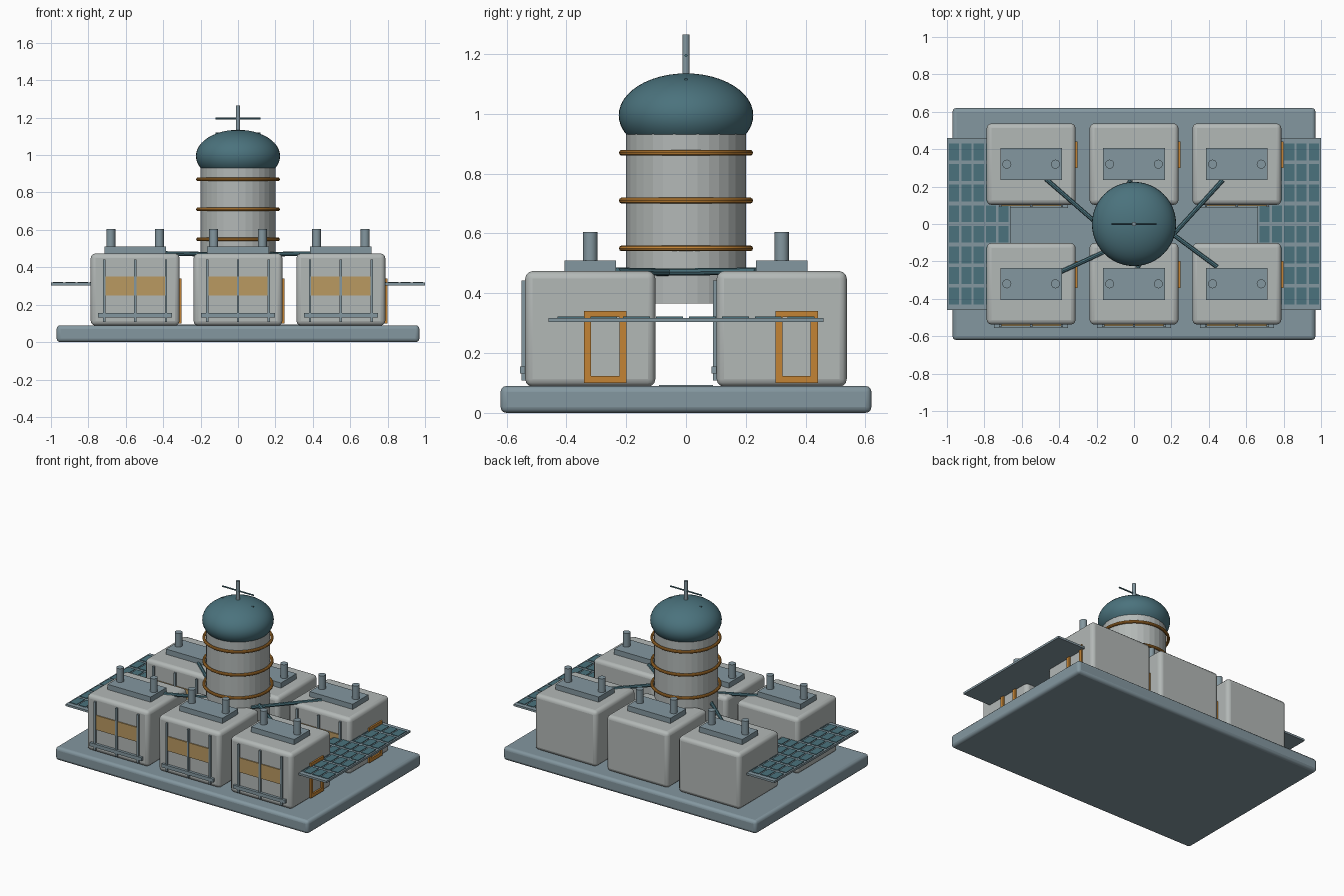
import bpy
import math
from mathutils import Vector

cube = bpy.data.objects.get("Cube")
if cube:
    bpy.data.objects.remove(cube, do_unlink=True)


def material(name, rgb):
    m = bpy.data.materials.new(name)
    m.use_nodes = True
    m.diffuse_color = (*rgb, 1)
    m.node_tree.nodes["Principled BSDF"].inputs["Base Color"].default_value = (*rgb, 1)
    return m


SHELL = material("pale grey shell", (0.45, 0.48, 0.47))
STEEL = material("blue grey metal", (0.23, 0.31, 0.35))
TEAL = material("deep teal", (0.07, 0.17, 0.205))
ORANGE = material("orange trim", (0.55, 0.23, 0.035))
AMBER = material("amber glass", (0.49, 0.32, 0.12))


def finish(name, mat, smooth=False):
    ob = bpy.context.object
    ob.name = name
    ob.data.materials.append(mat)
    if smooth:
        bpy.ops.object.shade_smooth_by_angle(angle=math.radians(35))
    return ob


def box(name, mat, center, size, bevel=0):
    bpy.ops.mesh.primitive_cube_add(size=1, location=center)
    bpy.context.object.scale = size
    bpy.ops.object.transform_apply(location=False, rotation=False, scale=True)
    ob = finish(name, mat, bevel > 0)
    if bevel:
        mod = ob.modifiers.new("rounded edges", "BEVEL")
        mod.width = bevel
        mod.segments = 3
    return ob


def rod(name, mat, start, end, radius, sides=16, smooth=True):
    a, b = Vector(start), Vector(end)
    bpy.ops.mesh.primitive_cylinder_add(vertices=sides, radius=radius, depth=(b - a).length,
                                        location=(a + b) / 2)
    bpy.context.object.rotation_euler = (b - a).to_track_quat("Z", "Y").to_euler()
    return finish(name, mat, smooth)


# Base slab and central walkway
box("base_slab", STEEL, (0, 0, 0.045), (1.94, 1.24, 0.09), 0.02)
box("walkway", STEEL, (0, 0, 0.088), (1.26, 0.18, 0.01))


def habitat_module(x, y):
    box("module_shell", SHELL, (x, y, 0.281), (0.475, 0.435, 0.386), 0.025)
    # Roof unit with two vent pipes
    box("roof_unit", STEEL, (x, y, 0.49), (0.33, 0.172, 0.04))
    for dx in (-0.13, 0.13):
        rod("vent_pipe", STEEL, (x + dx, y, 0.5), (x + dx, y, 0.605), 0.024)
    # Front window, upright bars and lower rail
    front = y - 0.2175
    box("window", AMBER, (x, front - 0.003, 0.3), (0.32, 0.008, 0.1))
    for dx in (-0.165, 0, 0.165):
        box("window_bar", STEEL, (x + dx, front - 0.005, 0.275), (0.013, 0.014, 0.335))
    box("front_rail", STEEL, (x, front - 0.008, 0.143), (0.395, 0.02, 0.024))
    # Door frame on the left side
    side, dy = x + 0.2375, y + 0.05
    for s in (-1, 1):
        box("door_jamb", ORANGE, (side + 0.003, dy + s * 0.059, 0.22), (0.016, 0.024, 0.24))
    for z, h in ((0.33, 0.02), (0.112, 0.024)):
        box("door_crosspiece", ORANGE, (side + 0.003, dy, z), (0.016, 0.118, h))


for mx in (-0.55, 0, 0.55):
    for my in (-0.32, 0.32):
        habitat_module(mx, my)

# Solar wings with a grid of cells
for s in (-1, 1):
    box("solar_wing", STEEL, (s * 0.83, 0, 0.311), (0.34, 0.92, 0.014))
    for i in range(5):
        for j in range(8):
            box("solar_cell", TEAL, (s * 0.83 + (i - 2) * 0.066, (j - 3.5) * 0.11, 0.319),
                (0.055, 0.09, 0.006))

# Central tower with its rings
rod("tower", SHELL, (0, 0, 0.365), (0, 0, 0.935), 0.2, 32, False)
for z in (0.55, 0.71, 0.87):
    bpy.ops.mesh.primitive_torus_add(major_radius=0.214, minor_radius=0.01, major_segments=48,
                                     minor_segments=10, location=(0, 0, z))
    finish("tower_ring", ORANGE, True)

# Dome and mast
bpy.ops.mesh.primitive_uv_sphere_add(segments=48, ring_count=24, radius=1, location=(0, 0, 0.995))
bpy.context.object.scale = (0.225, 0.225, 0.14)
bpy.ops.object.transform_apply(location=False, rotation=False, scale=True)
finish("dome", TEAL, True)
rod("mast", STEEL, (0, 0, 1.1), (0, 0, 1.265), 0.012)
for z in (1.115, 1.195):
    rod("mast_crossbar", TEAL, (-0.12, 0, z), (0.12, 0, z), 0.005, 8)

# Struts from the tower to the modules
for start, end in (((-0.16, -0.03), (-0.47, 0.24)), ((-0.14, -0.14), (-0.39, -0.255)),
                   ((0.17, -0.1), (0.475, 0.235)), ((0.16, -0.02), (0.445, -0.23)),
                   ((0.05, -0.12), (0.02, -0.235)), ((-0.05, 0.12), (-0.02, 0.235))):
    rod("strut", TEAL, (*start, 0.47), (*end, 0.474), 0.012, 8)
